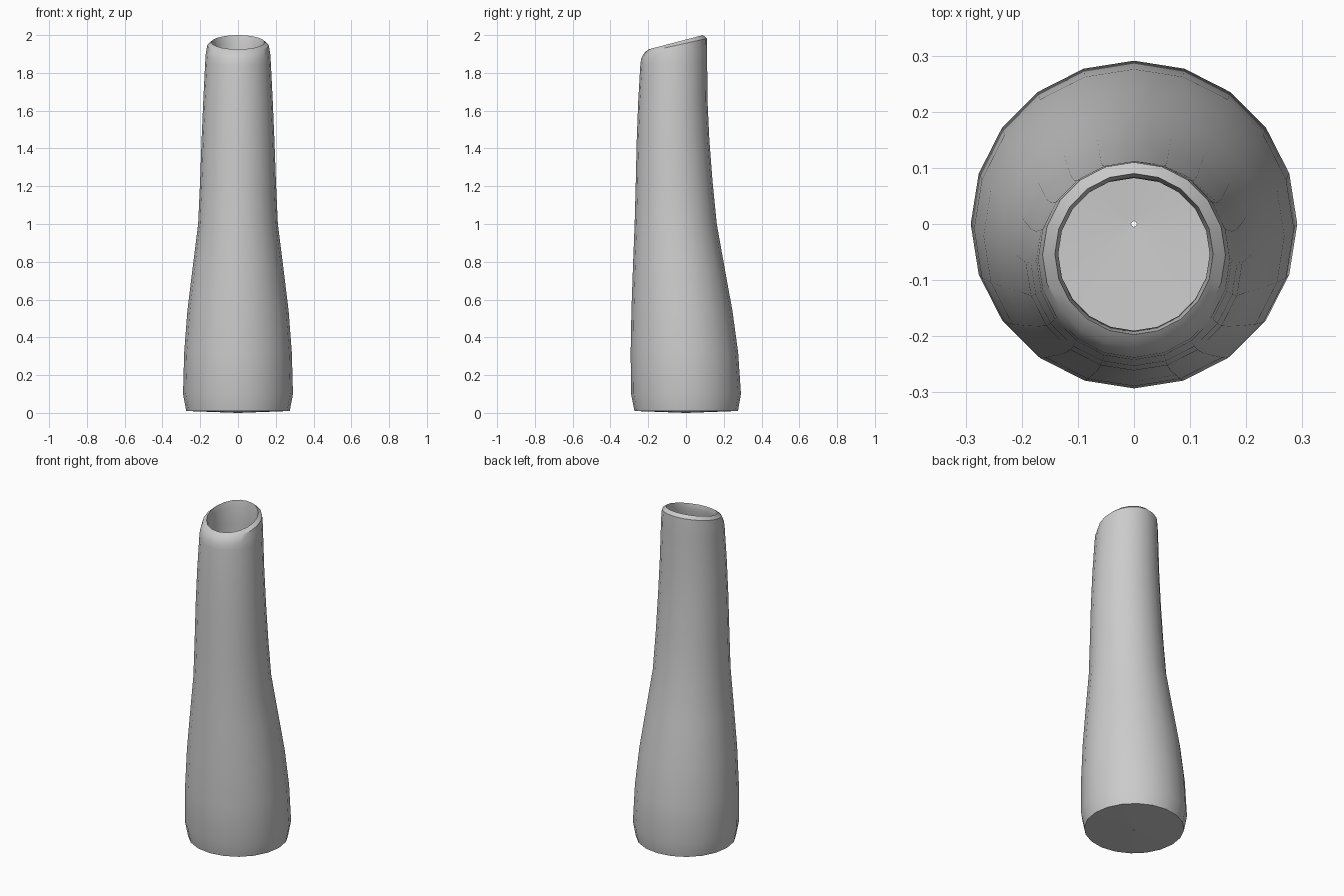
import bpy, bmesh, math

if "Cube" in bpy.data.objects:
    bpy.data.objects.remove(bpy.data.objects["Cube"])

SIDES = 20
WALL = 0.03

# Outer skin rings: front y, back y, half width x, front z, back z
outer = [
    (-0.005, 0.005, 0.005, 0.0, 0.0),
    (-0.273, 0.275, 0.274, 0.01, 0.01),
    (-0.291, 0.291, 0.291, 0.10, 0.10),
    (-0.293, 0.276, 0.285, 0.32, 0.32),
    (-0.289, 0.246, 0.268, 0.54, 0.54),
    (-0.281, 0.204, 0.240, 0.77, 0.77),
    (-0.272, 0.163, 0.211, 1.00, 1.00),
    (-0.266, 0.141, 0.201, 1.22, 1.22),
    (-0.261, 0.124, 0.193, 1.44, 1.44),
    (-0.253, 0.114, 0.184, 1.65, 1.65),
    (-0.242, 0.112, 0.174, 1.84, 1.86),
    (-0.238, 0.112, 0.171, 1.875, 1.92),
    (-0.220, 0.110, 0.163, 1.908, 1.982),
]
# Slanted rim crest and inner lip
rim = [
    (-0.197, 0.090, 0.141, 1.925, 2.0),
    (-0.190, 0.083, 0.135, 1.89, 1.955),
]
# Inner skin follows the outer one at wall thickness
inner = [(f + WALL, b - WALL, w - WALL, zf, zb)
         for f, b, w, zf, zb in reversed(outer[2:-2])]
inner += [(-0.243, 0.245, 0.244, 0.042, 0.042),
          (-0.005, 0.005, 0.005, 0.03, 0.03)]

bm = bmesh.new()


def add_ring(front, back, half, z_front, z_back):
    verts = []
    for i in range(SIDES):
        a = 2 * math.pi * i / SIDES
        s = math.sin(a)
        verts.append(bm.verts.new((half * math.cos(a),
                                   (front + back) / 2 + (back - front) / 2 * s,
                                   (z_front + z_back) / 2 + (z_back - z_front) / 2 * s)))
    return verts


# Closed shell with a tiny drain hole through the base
rings = [add_ring(*r) for r in outer + rim + inner]
for k, low in enumerate(rings):
    high = rings[(k + 1) % len(rings)]
    for i in range(SIDES):
        j = (i + 1) % SIDES
        bm.faces.new((low[i], low[j], high[j], high[i]))
bmesh.ops.recalc_face_normals(bm, faces=bm.faces)

mesh = bpy.data.meshes.new("vase")
bm.to_mesh(mesh)
bm.free()
vase = bpy.data.objects.new("vase", mesh)
bpy.context.collection.objects.link(vase)
bpy.context.view_layer.objects.active = vase
vase.select_set(True)
bpy.ops.object.shade_smooth_by_angle(angle=math.radians(35))
